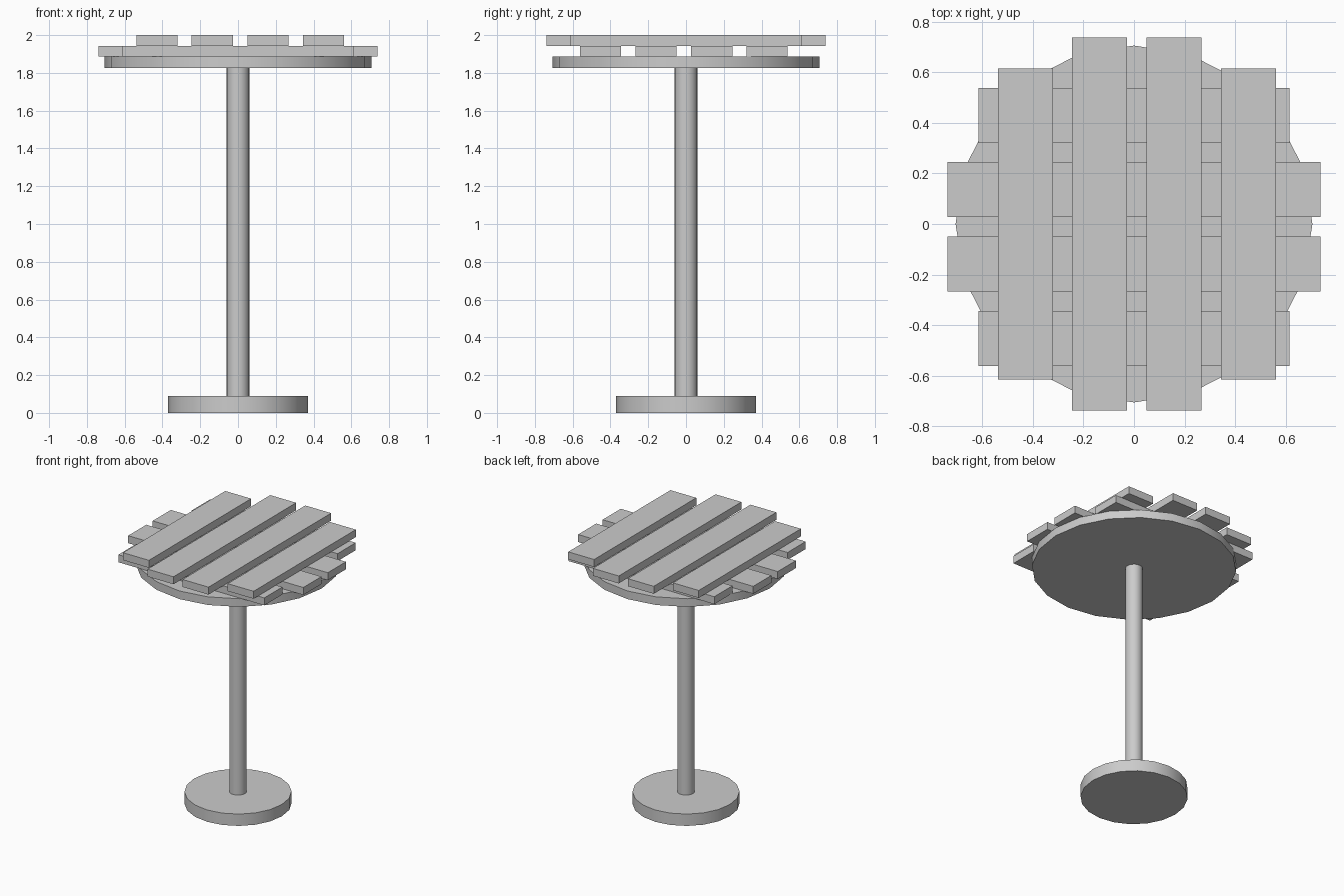
import bpy, math

if "Cube" in bpy.data.objects:
    bpy.data.objects.remove(bpy.data.objects["Cube"])


def cylinder(name, radius, z0, z1, sides):
    bpy.ops.mesh.primitive_cylinder_add(vertices=sides, radius=radius, depth=z1 - z0,
                                        location=(0, 0, (z0 + z1) / 2))
    ob = bpy.context.object
    ob.name = name
    bpy.ops.object.shade_smooth_by_angle(angle=math.radians(30))
    return ob


def slat(name, centre, size):
    bpy.ops.mesh.primitive_cube_add(size=1, location=centre)
    ob = bpy.context.object
    ob.name = name
    ob.scale = size
    bpy.ops.object.transform_apply(location=False, rotation=False, scale=True)
    return ob


# Round foot, post and support disc
cylinder("base", 0.37, 0.0, 0.09, 20)
cylinder("post", 0.06, 0.09, 1.825, 20)
cylinder("support_disc", 0.706, 1.825, 1.887, 20)

# Two crossed layers of slats; the middle pair is longer than the outer pair
WIDTH, THICK = 0.218, 0.057
offsets = (-0.429, -0.136, 0.159, 0.453)
lengths = (1.23, 1.476, 1.476, 1.23)
for i, (off, length) in enumerate(zip(offsets, lengths), 1):
    slat(f"upper_slat_{i}", (off, 0, 1.9715), (WIDTH, length, THICK))
    slat(f"lower_slat_{i}", (0, -off, 1.9150), (length, WIDTH, THICK))
